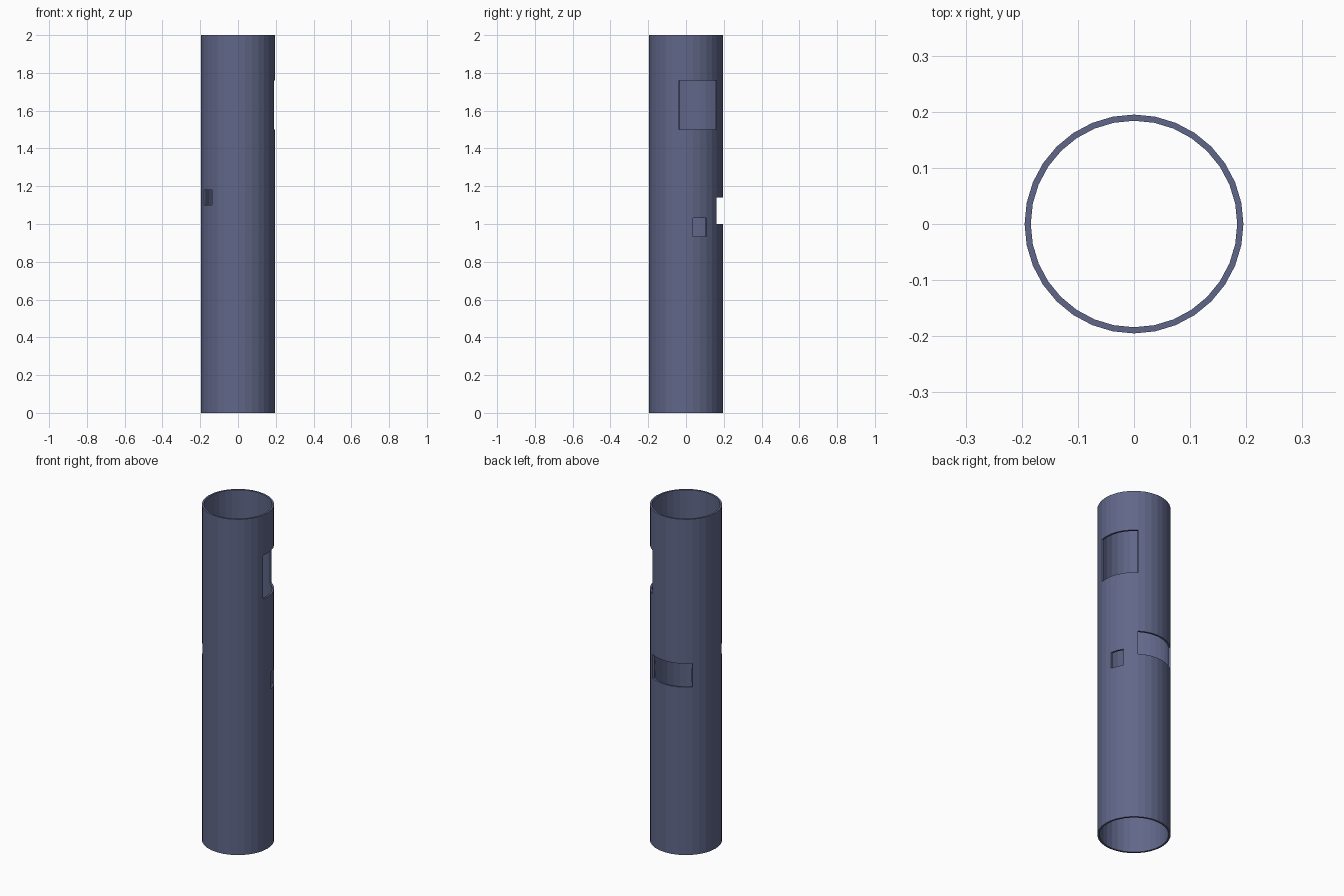
import bpy, bmesh, math

if "Cube" in bpy.data.objects:
    bpy.data.objects.remove(bpy.data.objects["Cube"])

SIDES, OUTER, WALL = 32, 0.195, 0.011

# Cut-outs: first facet, end facet, bottom z, top z
HOLES = [
    (-1, 5, 1.50, 1.76),    # large window, right side
    (1, 3, 0.935, 1.033),   # small window, right side
    (5, 12, 1.00, 1.14),    # wide window, back
    (18, 20, 1.10, 1.18),   # small window, front left
]

mat = bpy.data.materials.new("slate blue")
mat.diffuse_color = (0.118, 0.136, 0.25, 1)
mat.use_nodes = True
mat.node_tree.nodes["Principled BSDF"].inputs["Base Color"].default_value = mat.diffuse_color

# Open tube, with rings at every cut-out height
levels = sorted({0.0, 2.0} | {z for h in HOLES for z in h[2:]})
bm = bmesh.new()
rings = []
for z in levels:
    rings.append([bm.verts.new((OUTER * math.cos(i * math.tau / SIDES),
                                OUTER * math.sin(i * math.tau / SIDES), z))
                  for i in range(SIDES)])


def is_open(i, z):
    return any((i - a) % SIDES < b - a and lo < z < hi for a, b, lo, hi in HOLES)


for lower, upper in zip(rings, rings[1:]):
    mid = (lower[0].co.z + upper[0].co.z) / 2
    for i in range(SIDES):
        j = (i + 1) % SIDES
        if not is_open(i, mid):
            bm.faces.new((lower[i], lower[j], upper[j], upper[i]))

# Drop loose points inside the cut-outs
bmesh.ops.delete(bm, geom=[v for v in bm.verts if not v.link_faces], context='VERTS')

mesh = bpy.data.meshes.new("pipe")
bm.to_mesh(mesh)
bm.free()
mesh.materials.append(mat)
pipe = bpy.data.objects.new("pipe", mesh)
bpy.context.collection.objects.link(pipe)

# Wall thickness, growing inward
solid = pipe.modifiers.new("wall", 'SOLIDIFY')
solid.thickness = WALL
solid.offset = -1
